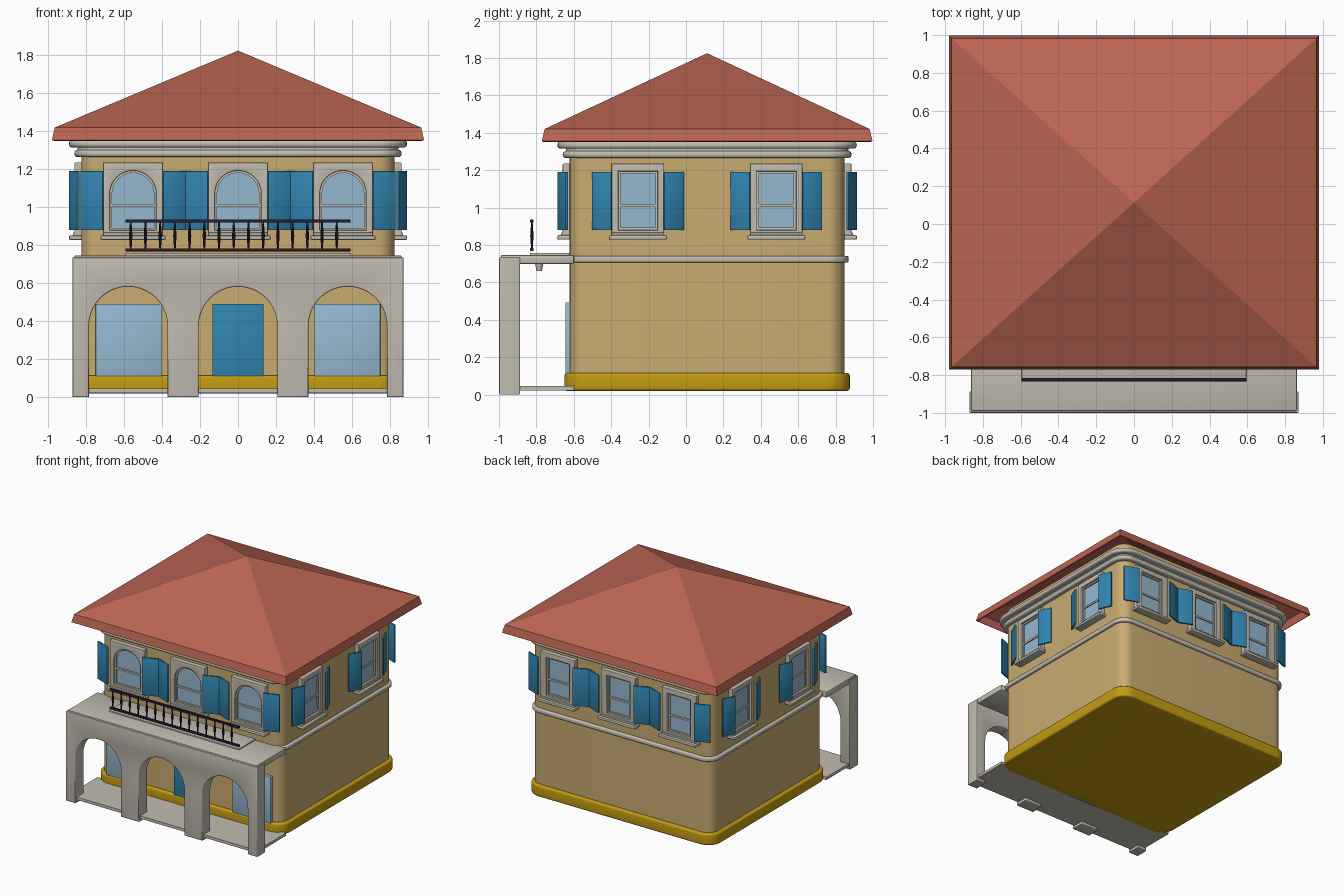
import bpy, bmesh, math
from mathutils import Matrix, Vector

if "Cube" in bpy.data.objects:
    bpy.data.objects.remove(bpy.data.objects["Cube"])

CY, HX, HY = 0.113, 0.825, 0.735        # house centre y and half sizes
T, R = Matrix.Translation, Matrix.Rotation


def material(name, rgb):
    m = bpy.data.materials.new(name)
    m.diffuse_color = (*rgb, 1)
    m.use_nodes = True
    m.node_tree.nodes["Principled BSDF"].inputs["Base Color"].default_value = m.diffuse_color
    return m


ROOF = material("terracotta", (0.50, 0.13, 0.085))
WALL = material("sand_wall", (0.58, 0.41, 0.165))
BASE = material("ochre", (0.55, 0.33, 0.006))
TRIM = material("stone", (0.54, 0.51, 0.44))
GLASS = material("pale_blue", (0.30, 0.48, 0.63))
BLUE = material("shutter_blue", (0.03, 0.23, 0.43))
IRON = material("dark_iron", (0.02, 0.012, 0.035))


def finish(name, bm, mat, matrix=Matrix()):
    bmesh.ops.remove_doubles(bm, verts=bm.verts, dist=0.0002)
    bmesh.ops.recalc_face_normals(bm, faces=bm.faces)
    me = bpy.data.meshes.new(name)
    bm.to_mesh(me)
    bm.free()
    me.materials.clear()
    me.materials.append(mat)
    ob = bpy.data.objects.new(name, me)
    ob.matrix_world = matrix
    bpy.context.collection.objects.link(ob)
    return ob


def plate(name, loops, thick, mat, matrix=Matrix(), bevel=0.0, res=2):
    """Extruded outline (later loops are holes), centred on its local z."""
    cu = bpy.data.curves.new(name, 'CURVE')
    cu.dimensions, cu.fill_mode = '2D', 'BOTH'
    cu.extrude, cu.bevel_depth = thick / 2 - bevel, bevel
    cu.offset, cu.bevel_resolution = -bevel, res
    for pts in loops:
        s = cu.splines.new('POLY')
        s.points.add(len(pts) - 1)
        for p, (x, y) in zip(s.points, pts):
            p.co = (x, y, 0, 1)
        s.use_cyclic_u = True
    tmp = bpy.data.objects.new(name, cu)
    bpy.context.collection.objects.link(tmp)
    dg = bpy.context.evaluated_depsgraph_get()
    me = bpy.data.meshes.new_from_object(tmp.evaluated_get(dg))
    bm = bmesh.new()
    bm.from_mesh(me)
    bpy.data.objects.remove(tmp)
    bpy.data.meshes.remove(me)
    return finish(name, bm, mat, matrix)


def box(name, lo, hi, mat, matrix=Matrix(), bevel=0.0):
    lo, hi = Vector(lo), Vector(hi)
    bm = bmesh.new()
    bmesh.ops.create_cube(bm, size=1, matrix=T((lo + hi) / 2) @ Matrix.Diagonal((*(hi - lo), 1)))
    if bevel:
        bmesh.ops.bevel(bm, geom=bm.edges[:], offset=bevel, segments=2, profile=0.5, affect='EDGES')
    return finish(name, bm, mat, matrix)


def rounded(hx, hy, r, n=8):
    pts = []
    for k, (sx, sy) in enumerate(((1, 1), (-1, 1), (-1, -1), (1, -1))):
        for i in range(n + 1):
            a = math.pi / 2 * (k + i / n)
            pts.append((sx * (hx - r) + r * math.cos(a), sy * (hy - r) + r * math.sin(a)))
    return pts


def rect(hw, z0, z1):
    return [(-hw, z0), (hw, z0), (hw, z1), (-hw, z1)]


def arch(hw, z0, z1, cx=0.0, n=20):
    """Round-topped opening, starting bottom right."""
    return [(cx + hw, z0)] + [(cx + hw * math.cos(math.pi * i / n), z1 - hw + hw * math.sin(math.pi * i / n))
                              for i in range(n + 1)] + [(cx - hw, z0)]


def layer(name, grow, z0, z1, mat, bevel=0.0):
    plate(name, [rounded(HX + grow, HY + grow, 0.09 + grow)], z1 - z0, mat,
          T((0, CY, (z0 + z1) / 2)), bevel, 3)


# House body, plinth, belt course and cornice
layer("walls", 0, 0.03, 1.42, WALL)
layer("plinth", 0.028, 0.02, 0.115, BASE, 0.015)
layer("belt_course", 0.022, 0.705, 0.742, TRIM, 0.012)
layer("lower_cornice", 0.037, 1.265, 1.302, TRIM, 0.016)
layer("cornice_neck", 0.02, 1.295, 1.325, TRIM)
layer("upper_cornice", 0.065, 1.315, 1.353, TRIM, 0.016)

# Hollow hipped roof with a slanted fascia
bm = bmesh.new()
rings = [[bm.verts.new((sx * w, CY + sy * d, z)) for sx, sy in ((1, 1), (-1, 1), (-1, -1), (1, -1))]
         for w, d, z in ((0.98, 0.884, 1.355), (0.965, 0.869, 1.42))]
apex = bm.verts.new((0, CY, 1.825))
for i in range(4):
    j = (i + 1) % 4
    bm.faces.new((rings[0][i], rings[0][j], rings[1][j], rings[1][i]))
    bm.faces.new((rings[1][i], rings[1][j], apex))
roof = finish("roof", bm, ROOF)
mod = roof.modifiers.new("thickness", 'SOLIDIFY')
mod.thickness, mod.offset = 0.015, -1


def window(side, angle, dist, u, hw, sw, arched):
    """Framed window with sill and two slanted shutters; local axes: across, up, outward."""
    m = T((0, CY, 0)) @ R(angle, 4, 'Z') @ R(math.pi / 2, 4, 'X') @ T((u, 0, dist))
    g = 0.122 if arched else 0.105
    shape = arch if arched else rect
    hole, inner = shape(g, 0.88, 1.193), shape(g - 0.012, 0.892, 1.181)
    plate(side + "_window_frame", [rect(hw, 0.85, 1.235), hole], 0.05, TRIM, m @ T((0, 0, 0.012)), 0.006)
    plate(side + "_window_sash", [hole, inner], 0.025, TRIM, m @ T((0, 0, 0.008)))
    plate(side + "_window_glass", [hole], 0.008, GLASS, m @ T((0, 0, 0.005)))
    box(side + "_window_bar", (-g, 1.003, 0), (g, 1.018, 0.018), TRIM, m)
    box(side + "_window_sill", (-hw - 0.015, 0.828, -0.01), (hw + 0.015, 0.852, 0.066), TRIM, m, 0.008)
    box(side + "_window_apron", (-hw, 0.85, -0.01), (hw, 0.866, 0.045), TRIM, m, 0.004)
    ln, tilt = math.hypot(sw, 0.045), math.atan2(0.045, sw)
    for s in (-1, 1):
        box(side + "_shutter", (-ln / 2, 0.88, -0.007), (ln / 2, 1.19, 0.007), BLUE,
            m @ T((s * (hw + sw / 2), 0, 0.038)) @ R(s * tilt, 4, 'Y'), 0.002)


for u in (-0.553, 0, 0.553):
    window("front", 0, HY, u, 0.157, 0.118, True)
    window("back", math.pi, HY, u, 0.157, 0.118, False)
for u in (-0.37, 0.37):
    window("right", math.pi / 2, HX, u, 0.14, 0.103, False)
    window("left", -math.pi / 2, HX, u, 0.14, 0.103, False)

# Ground floor door and shop windows
box("front_door", (-0.135, -0.645, 0.02), (0.135, -0.61, 0.492), BLUE, bevel=0.004)
for s in (-1, 1):
    box("ground_window", (s * 0.575 - 0.175, -0.645, 0.05), (s * 0.575 + 0.175, -0.61, 0.492), GLASS, bevel=0.003)

# Porch: arcade wall, floor, roof slab and balcony pad
outline = [(-0.872, 0), (-0.872, 0.735), (0.872, 0.735), (0.872, 0)]
for cx in (0.578, 0, -0.578):
    outline += arch(0.207, 0, 0.582, cx)
plate("porch_arcade", [outline], 0.113, TRIM, T((0, -0.943, 0)) @ R(math.pi / 2, 4, 'X'), 0.008)
box("porch_floor", (-0.86, -0.98, 0.022), (0.86, -0.6, 0.045), TRIM)
box("porch_slab", (-0.862, -0.99, 0.698), (0.862, -0.6, 0.747), TRIM, bevel=0.008)
box("balcony_pad", (-0.595, -0.835, 0.74), (0.595, -0.6, 0.757), TRIM, bevel=0.004)

# Small lamp under the porch slab
bm = bmesh.new()
bmesh.ops.create_cone(bm, cap_ends=True, segments=16, radius1=0.015, radius2=0.022, depth=0.04,
                      matrix=T((0, -0.785, 0.682)))
finish("porch_lamp", bm, TRIM)

# Balcony railing: two rails and spindle balusters
for z in (0.776, 0.928):
    box("balcony_rail", (-0.592, -0.833, z - 0.008), (0.592, -0.815, z + 0.008), IRON, bevel=0.003)
bm = bmesh.new()
for i in range(15):
    x = -0.565 + i * 0.0775
    for z, r1, r2 in ((0.8125, 0.004, 0.009), (0.8875, 0.009, 0.004)):
        bmesh.ops.create_cone(bm, cap_ends=False, segments=8, radius1=r1, radius2=r2, depth=0.075,
                              matrix=T((x, -0.824, z)))
finish("balusters", bm, IRON)

# Smooth rounded parts, keep hard edges
for ob in bpy.context.collection.objects:
    ob.select_set(ob.name != "roof")
bpy.context.view_layer.objects.active = bpy.data.objects["walls"]
bpy.ops.object.shade_smooth_by_angle(angle=math.radians(35))
